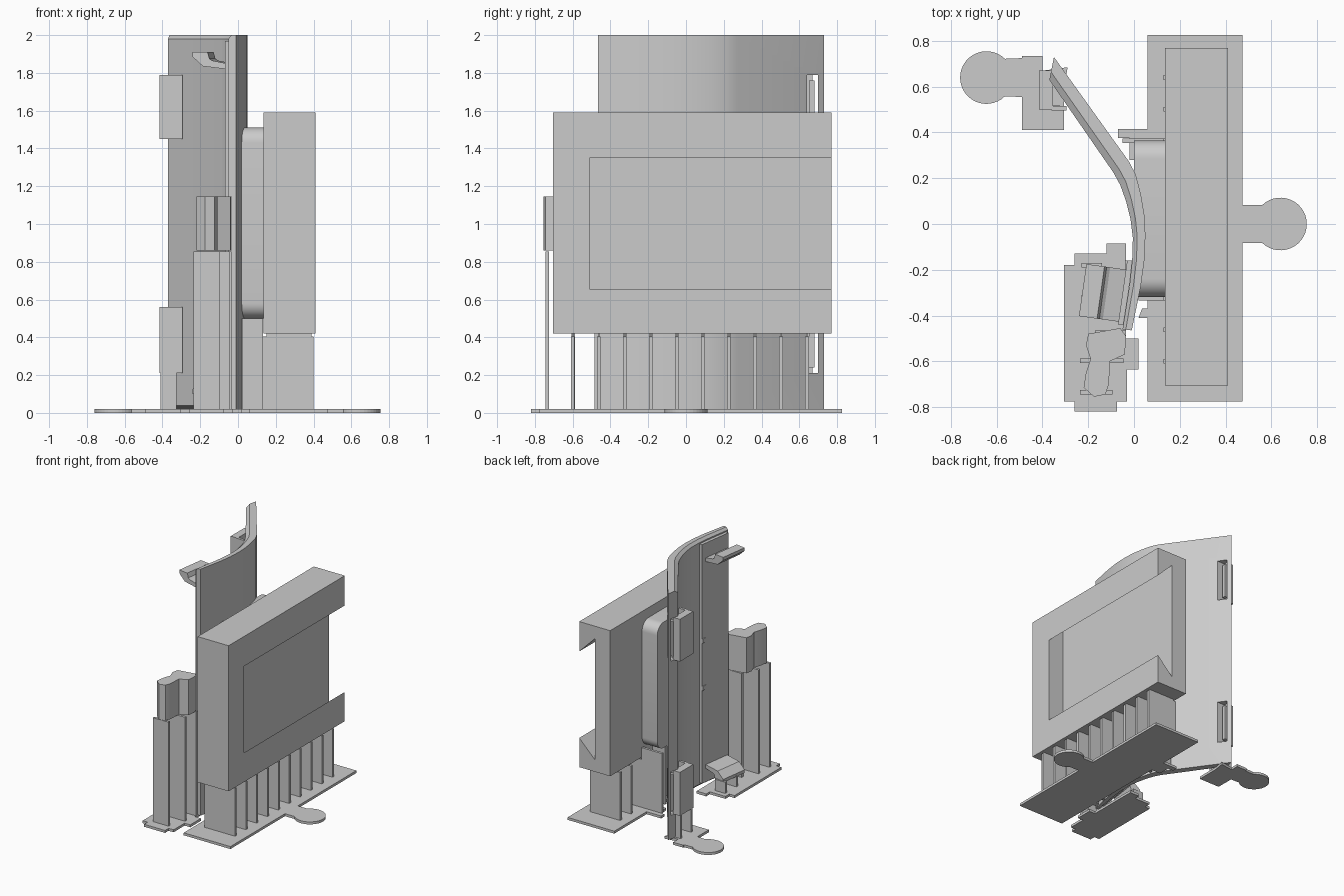
import bpy, bmesh, math
from mathutils import Vector

if "Cube" in bpy.data.objects:
    bpy.data.objects.remove(bpy.data.objects["Cube"])

grey = bpy.data.materials.new("plain_grey")
grey.diffuse_color = (0.6, 0.6, 0.6, 1)
grey.use_nodes = True
grey.node_tree.nodes["Principled BSDF"].inputs["Base Color"].default_value = grey.diffuse_color


def finish(name, bm, smooth=False):
    bmesh.ops.recalc_face_normals(bm, faces=bm.faces[:])
    me = bpy.data.meshes.new(name)
    bm.to_mesh(me)
    bm.free()
    ob = bpy.data.objects.new(name, me)
    bpy.context.collection.objects.link(ob)
    me.materials.append(grey)
    if smooth:
        bpy.ops.object.select_all(action='DESELECT')
        ob.select_set(True)
        bpy.context.view_layer.objects.active = ob
        bpy.ops.object.shade_smooth_by_angle(angle=math.radians(30))
    return ob


def prism(name, pts, a, b, place=lambda u, v, w: (u, v, w), smooth=False):
    """Extrude a 2D outline from a to b; place maps it into space."""
    bm = bmesh.new()
    lo = [bm.verts.new(place(u, v, a)) for u, v in pts]
    hi = [bm.verts.new(place(u, v, b)) for u, v in pts]
    bm.faces.new(lo)
    bm.faces.new(hi)
    n = len(pts)
    for i in range(n):
        j = (i + 1) % n
        bm.faces.new((lo[i], lo[j], hi[j], hi[i]))
    return finish(name, bm, smooth)


def box(name, x0, x1, y0, y1, z0, z1):
    return prism(name, [(x0, y0), (x1, y0), (x1, y1), (x0, y1)], z0, z1)


def cut(ob, cutter):
    mod = ob.modifiers.new("cut", 'BOOLEAN')
    mod.operation = 'DIFFERENCE'
    mod.solver = 'EXACT'
    mod.object = cutter
    bpy.context.view_layer.objects.active = ob
    bpy.ops.object.modifier_apply(modifier=mod.name)
    bpy.data.objects.remove(cutter)


def arc(cx, cy, r, a0, a1, n):
    return [(cx + r * math.cos(math.radians(a0 + (a1 - a0) * i / n)),
             cy + r * math.sin(math.radians(a0 + (a1 - a0) * i / n))) for i in range(n + 1)]


def along_y(u, v, w):
    return (u, w, v)


def along_x(u, v, w):
    return (w, u, v)


# Curved panel: bent plan outline with a chamfered inner edge at top and bottom
outer = [(-.35, .73), (-.02, .27), (.008, .215), (.03, .13), (.045, .04),
         (.05, -.05), (.045, -.16), (.03, -.27), (-.01, -.465)]
inner = [(-.37, .63), (-.09, .225), (-.06, .17), (-.035, .10), (-.015, .02),
         (-.005, -.06), (-.008, -.16), (-.02, -.27), (-.05, -.46)]
bm = bmesh.new()
rings = []
for (ox, oy), (ix, iy) in zip(outer, inner):
    o, i = Vector((ox, oy, 0)), Vector((ix, iy, 0))
    m = o.lerp(i, .65)
    sec = [(o, .02), (o, 2), (m, 2), (i, 1.98), (i, .04), (m, .02)]
    rings.append([bm.verts.new((p.x, p.y, z)) for p, z in sec])
for r0, r1 in zip(rings, rings[1:]):
    for k in range(6):
        j = (k + 1) % 6
        bm.faces.new((r0[k], r0[j], r1[j], r1[k]))
bm.faces.new(rings[0])
bm.faces.new(rings[-1])
panel = finish("curved_panel", bm)
slots = ((.21, .56), (1.45, 1.79))
for z0, z1 in slots:
    cut(panel, box("slot_cutter", -.6, 0, .64, .70, z0, z1))
bpy.ops.object.select_all(action='DESELECT')
panel.select_set(True)
bpy.context.view_layer.objects.active = panel
bpy.ops.object.shade_smooth_by_angle(angle=math.radians(25))

# Thin pad on the inner side of the panel, carrying the hooks
prism("inner_pad", [(-.03, -.16), (-.005, -.16), (-.045, -.44), (-.07, -.44)], .05, 1.97)

# Main housing with an undercut recess open at the back end
housing = box("housing", .135, .41, -.705, .77, .42, 1.59)
cut(housing, prism("recess_cutter", [(.42, .665), (.42, 1.34), (.27, 1.49), (.27, .515)],
                   -.51, .9, along_y))

# Rounded block joining panel and housing
r = .08
rounded = (arc(.365 - r, 1.51 - r, r, 0, 90, 8) + arc(-.32 + r, 1.51 - r, r, 90, 180, 8)
           + arc(-.32 + r, .5 + r, r, 180, 270, 8) + arc(.365 - r, .5 + r, r, 270, 360, 8))
prism("joining_block", rounded, .0, .135, along_x, True)

# Main base plate with a round pull tab
plate = ([(.06, -.775), (.475, -.775), (.475, -.082)]
         + arc(.64, 0, .115, -134.5, 134.5, 28)
         + [(.475, .082), (.475, .825), (.06, .825), (.06, .415), (-.07, .415), (-.07, .375),
            (-.02, .375), (-.02, .28), (.06, .28), (.06, -.37), (.035, -.37), (.02, -.41),
            (.06, -.41)])
prism("main_base_plate", plate, 0, .02)

# Back base plate with a round pull tab
plate = ([(-.49, .725), (-.49, .735), (-.40, .735), (-.40, .67), (-.29, .685), (-.305, .60),
          (-.305, .41), (-.49, .41), (-.49, .555)]
         + arc(-.645, .64, .115, -45.5, -314.5, 28))
prism("back_base_plate", plate, 0, .02)

# Stepped front base plate
prism("front_base_plate",
      [(-.305, -.18), (-.26, -.18), (-.26, -.13), (-.12, -.13), (-.12, -.085), (-.035, -.085),
       (-.035, -.5), (.02, -.5), (.02, -.635), (-.03, -.635), (-.03, -.775), (-.075, -.775),
       (-.075, -.82), (-.26, -.82), (-.26, -.775), (-.305, -.775)], 0, .02)

# Support ribs below the housing and the joining block
for i in range(10):
    y = -.6 + .1378 * i
    box("housing_rib", .13, .40, y - .01, y + .01, .02, .405)
    if 2 <= i <= 7:
        box("block_rib", -.05 if i == 7 else .02, .132, y - .01, y + .01, .02, .5)
    box("housing_rib_tip", .15, .39, y - .004, y + .004, .405, .42)

# Front bracket and the ribs under it
prism("front_bracket",
      [(-.20, -.48), (-.06, -.455), (-.035, -.49), (-.04, -.57), (-.105, -.60), (-.11, -.70),
       (-.125, -.745), (-.175, -.755), (-.22, -.715), (-.21, -.65), (-.19, -.59), (-.21, -.53)],
      .86, 1.145, smooth=True)
for y, x0, x1 in ((-.735, -.235, -.095), (-.597, -.235, -.045), (-.475, -.17, -.035)):
    box("bracket_rib", x0, x1, y - .01, y + .01, .02, .855)

# Mirrored hooks at top and bottom of the inner side
hook = [(.0, 1.82), (.125, 1.835), (.18, 1.885), (.18, 1.91), (.10, 1.91), (.09, 1.875),
        (.075, 1.865), (.0, 1.85)]


def on_panel(u, v, w):
    # u runs outward from the panel, w along it
    return (-.03 - .99 * u - .14 * w, -.20 + .14 * u - .99 * w, v)


prism("top_hook", hook, .0, .23, on_panel)
prism("bottom_hook", [(u, 2.01 - v) for u, v in hook], .0, .23, on_panel)
for y in (-.18, -.32):
    box("hook_rib", -.23, -.14, y - .01, y + .01, .02, .11)

# Back clips passing into the panel slots
for z0, z1 in slots:
    box("clip_body", -.415, -.355, .50, .67, z0, z1)
    box("clip_wall", -.36, -.295, .495, .515, z0, z1)
    box("clip_tongue", -.36, -.325, .65, .68, z0 + .03, z1 - .03)
for y in (.51, .645):
    box("clip_rib", -.41, -.325, y - .01, y + .01, .02, .21)

# Small tabs on the inner face of the panel
for z in (.815, 1.195):
    box("small_tab", -.04, .0, -.20, -.16, z - .017, z + .017)
